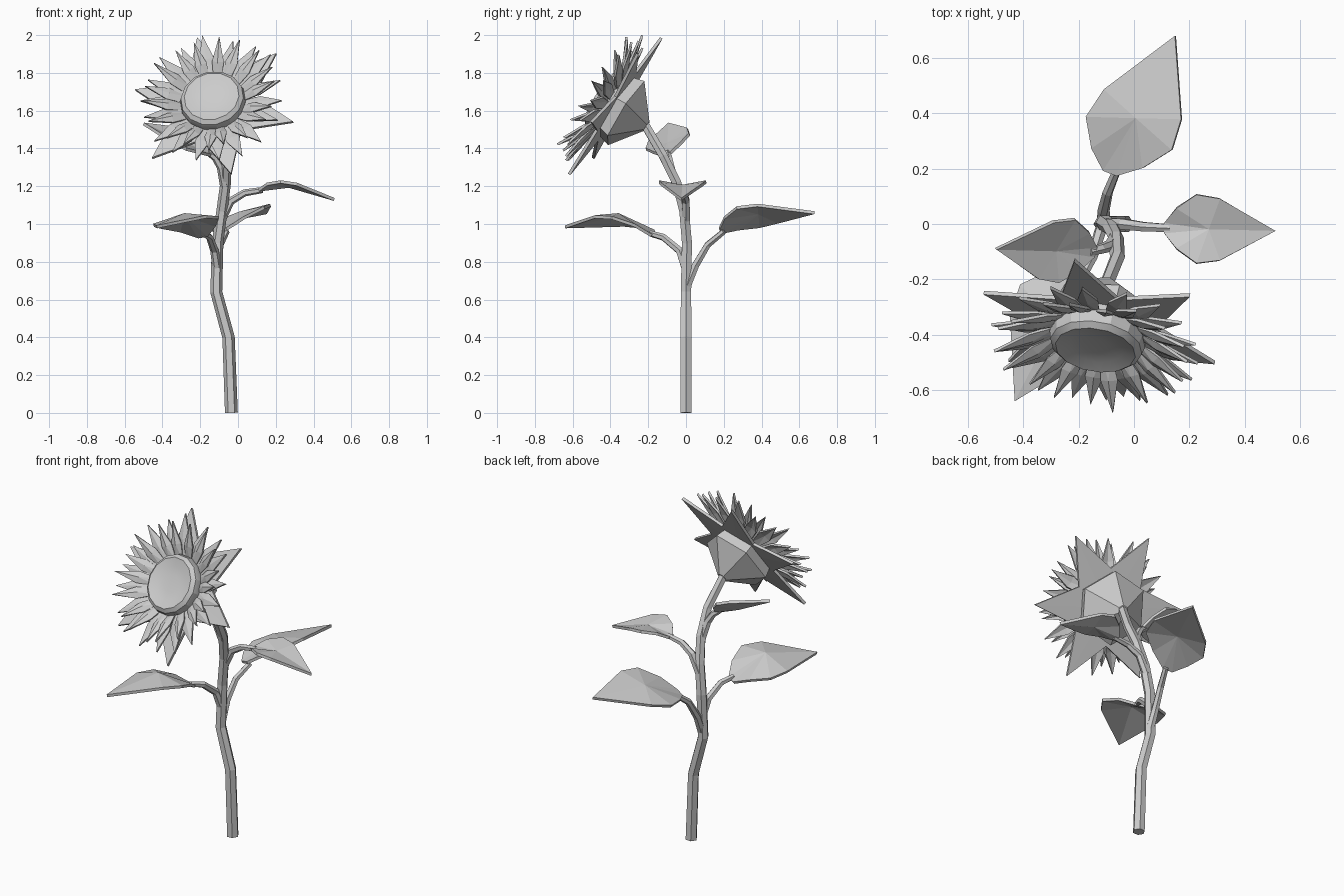
import bpy, bmesh, math, random
from mathutils import Vector, Matrix

random.seed(4)
cube = bpy.data.objects.get("Cube")
if cube:
    bpy.data.objects.remove(cube, do_unlink=True)

grey = bpy.data.materials.new("plain_grey")
grey.use_nodes = True
grey.diffuse_color = (0.6, 0.6, 0.6, 1)
grey.node_tree.nodes["Principled BSDF"].inputs["Base Color"].default_value = grey.diffuse_color


def make_object(name, bm, thickness=0.0):
    """Turn a bmesh into a flat shaded object, optionally thickened."""
    bmesh.ops.recalc_face_normals(bm, faces=bm.faces)
    mesh = bpy.data.meshes.new(name)
    bm.to_mesh(mesh)
    bm.free()
    mesh.materials.append(grey)
    obj = bpy.data.objects.new(name, mesh)
    bpy.context.collection.objects.link(obj)
    if thickness:
        solid = obj.modifiers.new("thickness", "SOLIDIFY")
        solid.thickness = thickness
        solid.offset = 0
    return obj


def fan(bm, center, outline):
    """Triangles from a centre point to a closed outline."""
    mid = bm.verts.new(center)
    ring = [bm.verts.new(p) for p in outline]
    for a, b in zip(ring, ring[1:] + ring[:1]):
        bm.faces.new((mid, a, b))


def loft(name, loops):
    """Closed skin through a list of matching point loops, capped at both ends."""
    bm = bmesh.new()
    rings = [[bm.verts.new(p) for p in loop] for loop in loops]
    sides = len(rings[0])
    for low, high in zip(rings, rings[1:]):
        for k in range(sides):
            j = (k + 1) % sides
            bm.faces.new((low[k], low[j], high[j], high[k]))
    bm.faces.new(rings[0])
    bm.faces.new(rings[-1])
    return make_object(name, bm)


def tube(name, points, radii, sides=6):
    """Low-poly tube that follows a path."""
    points = [Vector(p) for p in points]
    last = len(points) - 1
    loops = []
    for i, p in enumerate(points):
        along = points[min(i + 1, last)] - points[max(i - 1, 0)]
        turn = Vector((0, 0, 1)).rotation_difference(along.normalized())
        radius = radii[0] + (radii[1] - radii[0]) * i / last
        angles = [math.tau * k / sides for k in range(sides)]
        loops.append([p + turn @ Vector((math.cos(a), math.sin(a), 0)) * radius for a in angles])
    return loft(name, loops)


# Half outline of every leaf: share of length, share of half width
LEAF_HALF = [(0, 0.16), (0.11, 0.6), (0.29, 1), (0.5, 0.9)]


def leaf(name, base, tip, side, arch, cup):
    """Pointed leaf; side is its half-width vector, cup lifts the midrib."""
    base, tip, side = Vector(base), Vector(tip), Vector(side)

    def at(u, v, lift=0.0):
        bend = arch * math.sin(math.pi * u ** 0.7)
        return base.lerp(tip, u) + side * v + Vector((0, 0, bend + lift))

    outline = [at(u, v) for u, v in LEAF_HALF] + [at(1, 0)]
    outline += [at(u, -v) for u, v in reversed(LEAF_HALF)]
    bm = bmesh.new()
    fan(bm, at(0.4, 0, cup), outline)
    return make_object(name, bm, 0.016)


# Main stem, bending up to the back of the head
tube("stem", [(-0.035, 0, 0), (-0.05, 0, 0.4), (-0.115, 0, 0.64), (-0.108, 0.005, 0.9),
              (-0.085, -0.01, 1.07), (-0.065, -0.05, 1.22), (-0.06, -0.12, 1.36),
              (-0.1, -0.22, 1.53)], (0.034, 0.026))

# Leaf stalks
STALKS = {
    "left": [(-0.09, 0, 1.02), (-0.04, 0, 1.12), (0.035, -0.01, 1.165), (0.13, -0.015, 1.18)],
    "back": [(-0.11, 0, 0.66), (-0.11, 0.05, 0.78), (-0.095, 0.115, 0.89), (-0.06, 0.2, 0.96)],
    "front": [(-0.11, 0, 0.76), (-0.125, -0.035, 0.86), (-0.15, -0.12, 0.93), (-0.185, -0.19, 0.95)],
    "upper": [(-0.07, -0.05, 1.2), (-0.09, -0.08, 1.3), (-0.12, -0.09, 1.35), (-0.16, -0.1, 1.38)],
}
for label, path in STALKS.items():
    tube(label + "_leaf_stalk", path, (0.025, 0.016))

# Leaves
leaf("left_leaf", (0.11, -0.015, 1.18), (0.51, -0.025, 1.13), (0, 0.125, 0), 0.06, -0.02)
leaf("back_leaf", (-0.085, 0.185, 0.965), (0.15, 0.68, 1.06), (-0.155, 0.06, -0.05), 0.045, 0.01)
leaf("front_leaf", (-0.185, -0.17, 0.935), (-0.43, -0.64, 0.985), (-0.155, 0.085, -0.025), 0.06, 0.035)
leaf("upper_leaf", (-0.14, -0.1, 1.37), (-0.5, -0.09, 1.53), (0.03, 0.115, 0.04), 0.02, -0.03)

# Head frame: x across, y up the face, z out of the face
facing = Vector((-0.145, -0.833, 0.527)).normalized()
across = Vector((0.985, -0.171, 0)).normalized()
across = (across - facing * across.dot(facing)).normalized()
upward = facing.cross(across)
head = Matrix((across, upward, facing)).transposed().to_4x4()
head.translation = (-0.13, -0.4, 1.64)


def polar(radius, angle, height):
    return head @ Vector((radius * math.cos(angle), radius * math.sin(angle), height))


def lathe(name, profile, sides, turn=0.0):
    """Spin a radius and height profile about the head axis."""
    return loft(name, [[polar(r, turn + math.tau * k / sides, h) for k in range(sides)]
                       for r, h in profile])


# Seed disc with a raised rim and a shallow dish
disc = lathe("seed_disc", [(0.165, -0.05), (0.175, 0.02), (0.168, 0.05), (0.147, 0.068),
                           (0.1, 0.055), (0.05, 0.05)], 14)
bpy.context.view_layer.objects.active = disc
disc.select_set(True)
bpy.ops.object.shade_smooth_by_angle(angle=math.radians(25))
disc.select_set(False)

# Two layers of narrow petals that cup forward
PETALS = 18
for name, length, tip_height, width, shift in [("outer_petals", 0.39, 0.045, 0.14, 0),
                                               ("inner_petals", 0.355, 0.1, 0.13, 0.5)]:
    bm = bmesh.new()
    for k in range(PETALS):
        a = math.tau * (k + shift + random.uniform(-0.15, 0.15)) / PETALS
        reach = length * random.uniform(0.95, 1.03)
        rise = tip_height + random.uniform(-0.02, 0.02)
        fan(bm, polar(reach * 0.65, a, rise * 0.4 + 0.008),
            [polar(0.15, a - width, -0.01), polar(reach * 0.68, a - width, rise * 0.4),
             polar(reach, a, rise),
             polar(reach * 0.68, a + width, rise * 0.4), polar(0.15, a + width, -0.01)])
    make_object(name, bm, 0.012)

# Six-sided calyx cup on the stem
SEPALS = 6
step = math.tau / SEPALS
start = math.radians(107)
lathe("calyx", [(0.03, -0.23), (0.205, -0.1), (0.185, -0.03)], SEPALS, start + step / 2)

# Star of broad pointed sepals behind the petals
bm = bmesh.new()
star = []
for k in range(SEPALS):
    a = start + k * step
    star += [polar(0.445, a, -0.03), polar(0.215, a + step / 2, -0.035)]
fan(bm, polar(0, 0, -0.04), star)
make_object("sepals", bm, 0.016)
